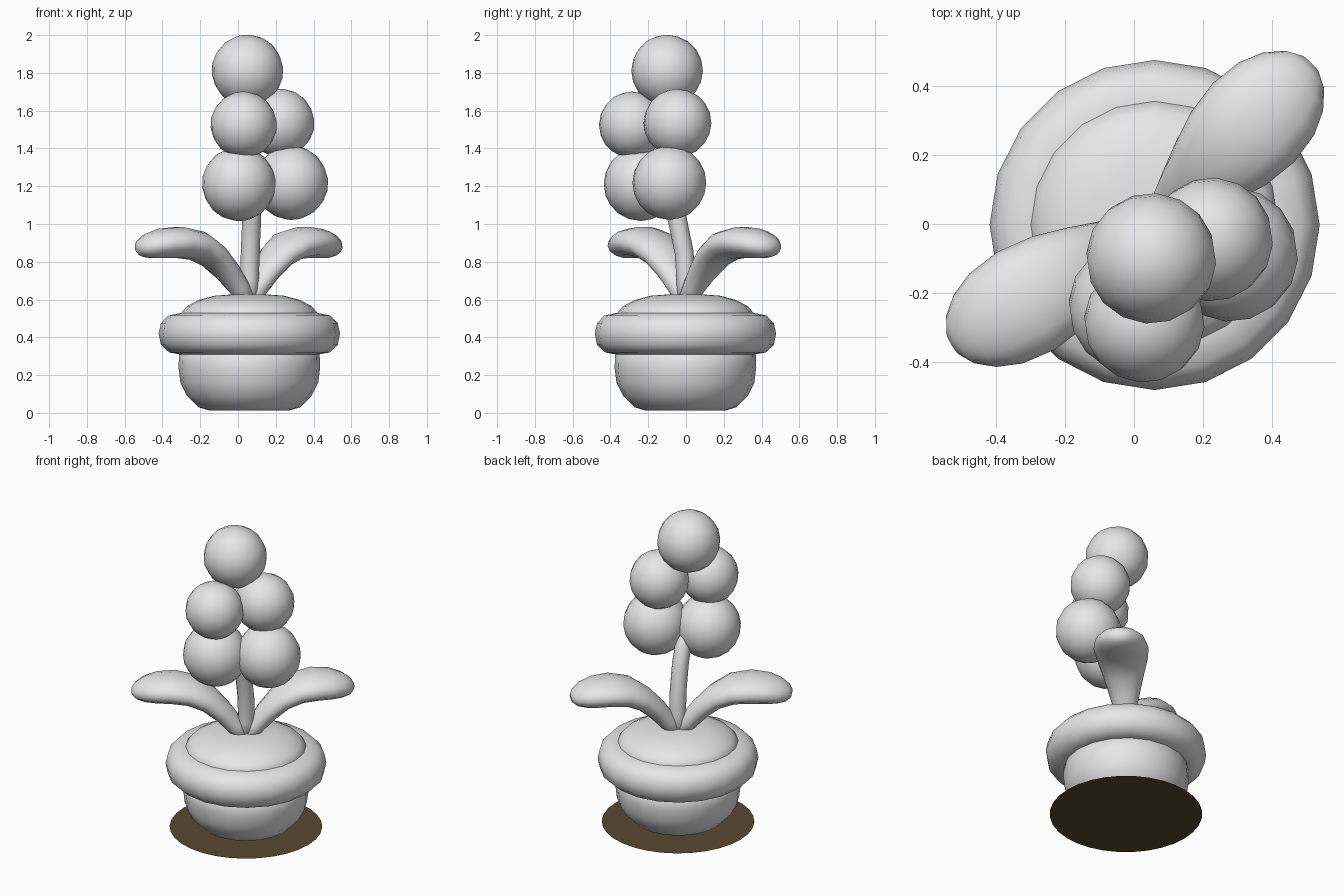
import bpy, bmesh, math
from mathutils import Vector

cube = bpy.data.objects.get("Cube")
if cube:
    bpy.data.objects.remove(cube, do_unlink=True)


def make_material(name, colour):
    mat = bpy.data.materials.new(name)
    mat.use_nodes = True
    mat.diffuse_color = colour
    mat.node_tree.nodes["Principled BSDF"].inputs["Base Color"].default_value = colour
    return mat


GREY = make_material("light grey", (0.8, 0.8, 0.8, 1))
BROWN = make_material("dark brown", (0.1, 0.065, 0.03, 1))
CENTRE = Vector((0.06, -0.003, 0))


def finish(name, bm, mat, smooth=True):
    bmesh.ops.recalc_face_normals(bm, faces=bm.faces)
    for face in bm.faces:
        face.smooth = smooth
    mesh = bpy.data.meshes.new(name)
    bm.to_mesh(mesh)
    bm.free()
    mesh.materials.append(mat)
    obj = bpy.data.objects.new(name, mesh)
    bpy.context.collection.objects.link(obj)
    return obj


def loft(name, rings, mat):
    """Skin a list of point rings and close both ends."""
    bm = bmesh.new()
    loops = [[bm.verts.new(p) for p in ring] for ring in rings]
    n = len(loops[0])
    for a, b in zip(loops, loops[1:]):
        for i in range(n):
            j = (i + 1) % n
            bm.faces.new((a[i], a[j], b[j], b[i]))
    bm.faces.new(loops[0][::-1])
    bm.faces.new(loops[-1])
    return finish(name, bm, mat)


def ellipse(centre, u, v, n):
    angles = [math.tau * i / n for i in range(n)]
    return [centre + u * math.cos(a) + v * math.sin(a) for a in angles]


def lathe(name, profile):
    rings = [ellipse(CENTRE + Vector((0, 0, z)), Vector((r, 0, 0)), Vector((0, r, 0)), 20)
             for r, z in profile]
    return loft(name, rings, GREY)


def tube(name, path, side, sizes, n):
    """Sweep an ellipse of (half width, half thickness) along a path."""
    rings = []
    for i, p in enumerate(path):
        tangent = (path[min(i + 1, len(path) - 1)] - path[max(i - 1, 0)]).normalized()
        w, t = sizes[i]
        rings.append(ellipse(p, side * w, tangent.cross(side).normalized() * t, n))
    return loft(name, rings, GREY)


# Ground disc under the pot
bm = bmesh.new()
bmesh.ops.create_circle(bm, cap_ends=True, segments=32, radius=0.456)
bmesh.ops.translate(bm, verts=bm.verts, vec=CENTRE)
finish("ground_disc", bm, BROWN, smooth=False)

# Pot body, rounded rim and mound of soil
lathe("pot_body", [(0.06, 0.012), (0.21, 0.012), (0.27, 0.03), (0.33, 0.09),
                   (0.365, 0.16), (0.375, 0.24), (0.37, 0.36)])
lathe("pot_rim", [(0.3, 0.33), (0.36, 0.308), (0.425, 0.32), (0.468, 0.36), (0.48, 0.42),
                  (0.468, 0.475), (0.43, 0.515), (0.36, 0.53), (0.25, 0.525)])
lathe("soil_mound", [(0.36, 0.5), (0.36, 0.53), (0.33, 0.565), (0.27, 0.597),
                     (0.185, 0.62), (0.08, 0.628)])

# Stem leaning towards the flower
stem = [(0.055, 0, 0.56), (0.06, 0, 0.7), (0.065, -0.01, 0.85), (0.072, -0.045, 1.02),
        (0.076, -0.08, 1.13), (0.078, -0.1, 1.18), (0.079, -0.11, 1.2)]
radii = [0.05] * 4 + [0.048, 0.035, 0.012]
tube("stem", [Vector(p) for p in stem], Vector((1, 0, 0)), [(r, r) for r in radii], 12)

# Two curved, spoon shaped leaves: reach, height, half width, half thickness
LEAF = [(0.0, 0.57, 0.05, 0.05), (0.06, 0.66, 0.062, 0.055), (0.13, 0.745, 0.09, 0.062),
        (0.22, 0.83, 0.122, 0.07), (0.32, 0.885, 0.152, 0.08), (0.43, 0.903, 0.165, 0.084),
        (0.53, 0.897, 0.152, 0.08), (0.6, 0.884, 0.122, 0.068), (0.65, 0.872, 0.08, 0.048),
        (0.675, 0.867, 0.035, 0.022)]
for name, degrees, scale in (("leaf_front", 210.5, 1.01), ("leaf_back", 46, 0.965)):
    a = math.radians(degrees)
    out = Vector((math.cos(a), math.sin(a), 0))
    side = Vector((-out.y, out.x, 0))
    path = [CENTRE + out * s * scale + Vector((0, 0, z)) for s, z, w, t in LEAF]
    tube(name, path, side, [(w, t) for s, z, w, t in LEAF], 14)

# Cluster of round blossoms
BLOSSOMS = {
    "blossom_top": ((0.05, -0.1, 1.812), 0.19),
    "blossom_middle_front": ((0.03, -0.285, 1.525), 0.176),
    "blossom_middle_side": ((0.225, -0.045, 1.535), 0.18),
    "blossom_lower_front": ((0.005, -0.24, 1.212), 0.196),
    "blossom_lower_side": ((0.282, -0.088, 1.218), 0.196),
}
for name, (centre, radius) in BLOSSOMS.items():
    bm = bmesh.new()
    bmesh.ops.create_uvsphere(bm, u_segments=16, v_segments=10, radius=radius)
    obj = finish(name, bm, GREY)
    obj.location = centre
    obj.rotation_euler = (0.25, -0.2, 0.3)
